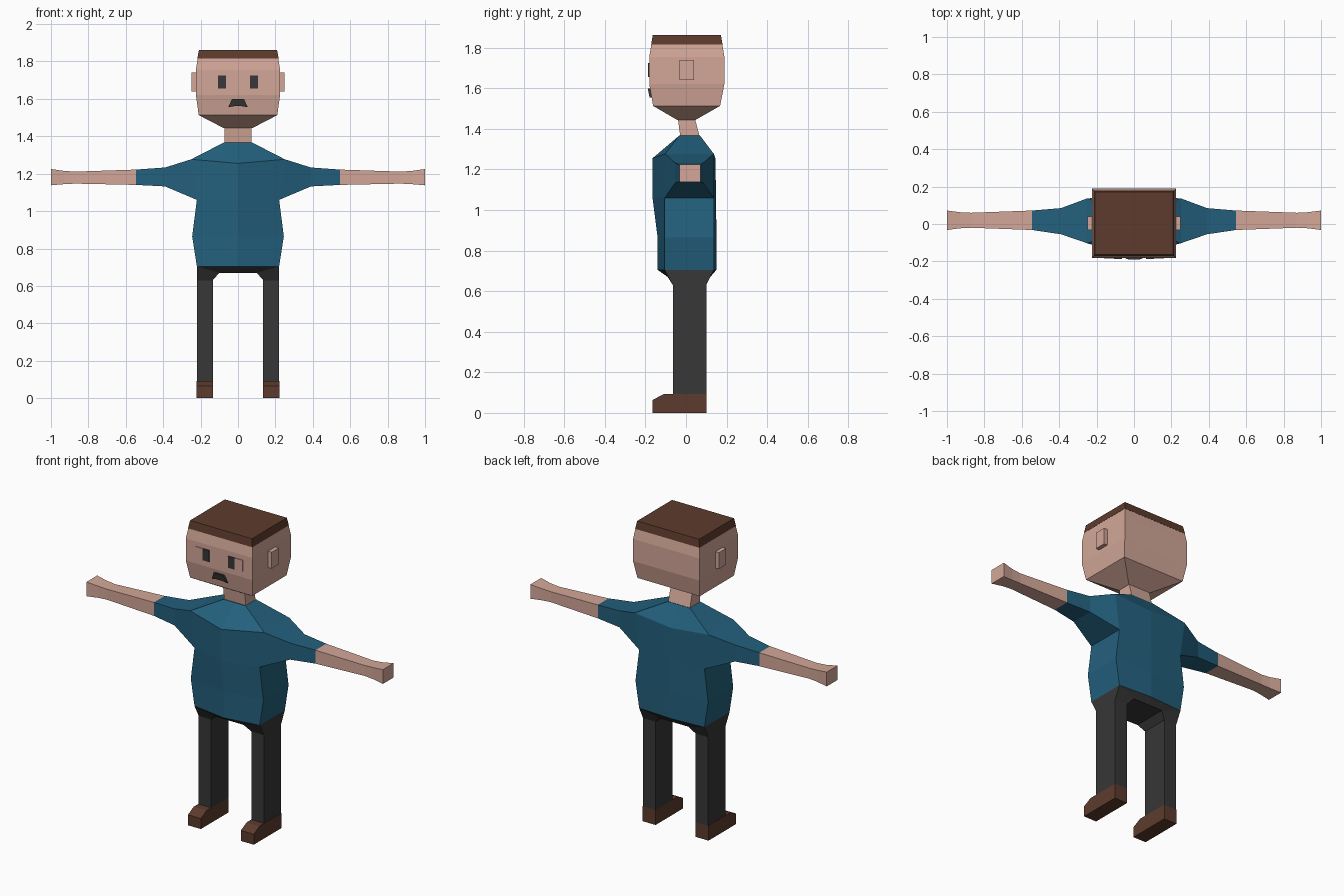
import bpy, bmesh

if "Cube" in bpy.data.objects:
    bpy.data.objects.remove(bpy.data.objects["Cube"])


def material(name, rgb):
    m = bpy.data.materials.new(name)
    lin = [((c / 255 + 0.055) / 1.055) ** 2.4 for c in rgb]
    m.diffuse_color = (*lin, 1)
    m.use_nodes = True
    m.node_tree.nodes["Principled BSDF"].inputs["Base Color"].default_value = m.diffuse_color
    return m


SKIN = material("skin", (211, 167, 152))
BLUE = material("shirt_blue", (35, 96, 125))
CHARCOAL = material("charcoal", (55, 55, 55))
BROWN = material("brown", (93, 59, 45))


def make(name, verts, faces, mat, mirror=False):
    bm = bmesh.new()
    vs = [bm.verts.new(v) for v in verts]
    for f in faces:
        bm.faces.new([vs[i] for i in f])
    bmesh.ops.recalc_face_normals(bm, faces=bm.faces)
    me = bpy.data.meshes.new(name)
    bm.to_mesh(me)
    bm.free()
    me.materials.append(mat)
    ob = bpy.data.objects.new(name, me)
    bpy.context.scene.collection.objects.link(ob)
    if mirror:
        ob.modifiers.new("mirror", 'MIRROR').use_clip = True
    return ob


def loft(name, rings, mat, mirror=False, start=True, end=True, skip=()):
    n = len(rings[0])
    faces = [(r * n + i, r * n + (i + 1) % n, (r + 1) * n + (i + 1) % n, (r + 1) * n + i)
             for r in range(len(rings) - 1) for i in range(n) if (r, i) not in skip]
    if start:
        faces.append(tuple(range(n)))
    if end:
        faces.append(tuple(range((len(rings) - 1) * n, len(rings) * n)))
    return make(name, [p for r in rings for p in r], faces, mat, mirror)


def flat(z, x0, x1, y0, y1):
    """Horizontal rectangle ring."""
    return [(x0, y0, z), (x1, y0, z), (x1, y1, z), (x0, y1, z)]


def across(x, y0, y1, z0, z1):
    """Rectangle ring facing along x."""
    return [(x, y0, z0), (x, y1, z0), (x, y1, z1), (x, y0, z1)]


def box(name, x0, x1, y0, y1, z0, z1, mat, mirror=False):
    return loft(name, [flat(z0, x0, x1, y0, y1), flat(z1, x0, x1, y0, y1)], mat, mirror)


# Head, neck and hair
loft("head", [flat(z, -x, x, y0, y1) for z, x, y0, y1 in (
    (1.443, .075, -.042, .045), (1.513, .21, -.162, .168), (1.62, .225, -.181, .189),
    (1.755, .225, -.181, .189), (1.815, .216, -.171, .179))], SKIN)
loft("hair", [flat(1.815, -.217, .217, -.172, .18),
              flat(1.862, -.209, .209, -.164, .172)], BROWN)
loft("neck", [flat(1.36, -.073, .073, -.028, .068),
              flat(1.45, -.073, .073, -.04, .044)], SKIN)

# Face details and ears
box("ear", .2, .249, -.031, .039, 1.64, 1.74, SKIN, True)
box("pupil", .064, .107, -.187, -.178, 1.655, 1.725, CHARCOAL, True)
box("outer_eye", .107, .16, -.185, -.178, 1.655, 1.725, SKIN, True)
outline = [(-.052, 1.555), (-.02, 1.561), (.02, 1.561), (.052, 1.555), (.032, 1.6), (-.032, 1.6)]
loft("moustache", [[(x, y + (z - 1.555) * -.2, z) for x, z in outline]
                   for y in (-.165, -.18)], CHARCOAL)


# Shirt body: six-sided rings with a ridge down the centre
def body_ring(x, zc, zs, fc, fs, bs, bc):
    return [(0, fc, zc), (x, fs, zs), (x, bs, zs), (0, bc, zc), (-x, bs, zs), (-x, fs, zs)]


loft("shirt_body", [
    body_ring(.22, .705, .705, -.14, -.105, .137, .15),
    body_ring(.245, .865, .865, -.14, -.105, .137, .15),
    body_ring(.22, 1.06, 1.06, -.165, -.105, .137, .148),
    body_ring(.25, 1.255, 1.277, -.165, -.103, .137, .145),
    body_ring(.075, 1.367, 1.367, -.033, -.033, .069, .069)],
    BLUE, skip={(2, 1), (2, 4)})

# Sleeves grow out of the open shoulder sides
loft("sleeve", [
    [(.22, -.105, 1.06), (.22, .137, 1.06), (.25, .137, 1.277), (.25, -.103, 1.277)],
    across(.39, -.055, .085, 1.132, 1.233),
    across(.545, -.032, .072, 1.14, 1.222)], BLUE, True, start=False)
loft("forearm_and_hand", [
    across(.545, -.032, .072, 1.14, 1.222),
    across(.87, -.02, .06, 1.147, 1.211),
    across(.93, -.023, .063, 1.144, 1.215),
    across(1.0, -.032, .072, 1.138, 1.225)], SKIN, True)

# Hips taper from the shirt hem to the crotch and leg tops
make("hips", [
    (0, -.14, .705), (.22, -.105, .705), (.22, .137, .705), (0, .15, .705),
    (0, -.09, .67), (.1, -.09, .67), (.1, .12, .67), (0, .12, .67),
    (.135, -.065, .63), (.22, -.065, .63), (.22, .1, .63), (.135, .1, .63)],
    [(0, 1, 5, 4), (1, 9, 8, 5), (1, 2, 10, 9), (2, 3, 7, 6), (2, 6, 11, 10),
     (4, 5, 6, 7), (5, 8, 11, 6), (0, 3, 2, 1), (8, 9, 10, 11)], CHARCOAL, True)
box("leg", .135, .22, -.065, .1, .09, .63, CHARCOAL, True)

# Shoes with a sloped toe
toe = [(-.165, 0), (.1, 0), (.1, .092), (-.11, .092), (-.165, .064)]
loft("shoe", [[(x, y, z) for y, z in toe] for x in (.135, .222)], BROWN, True)
